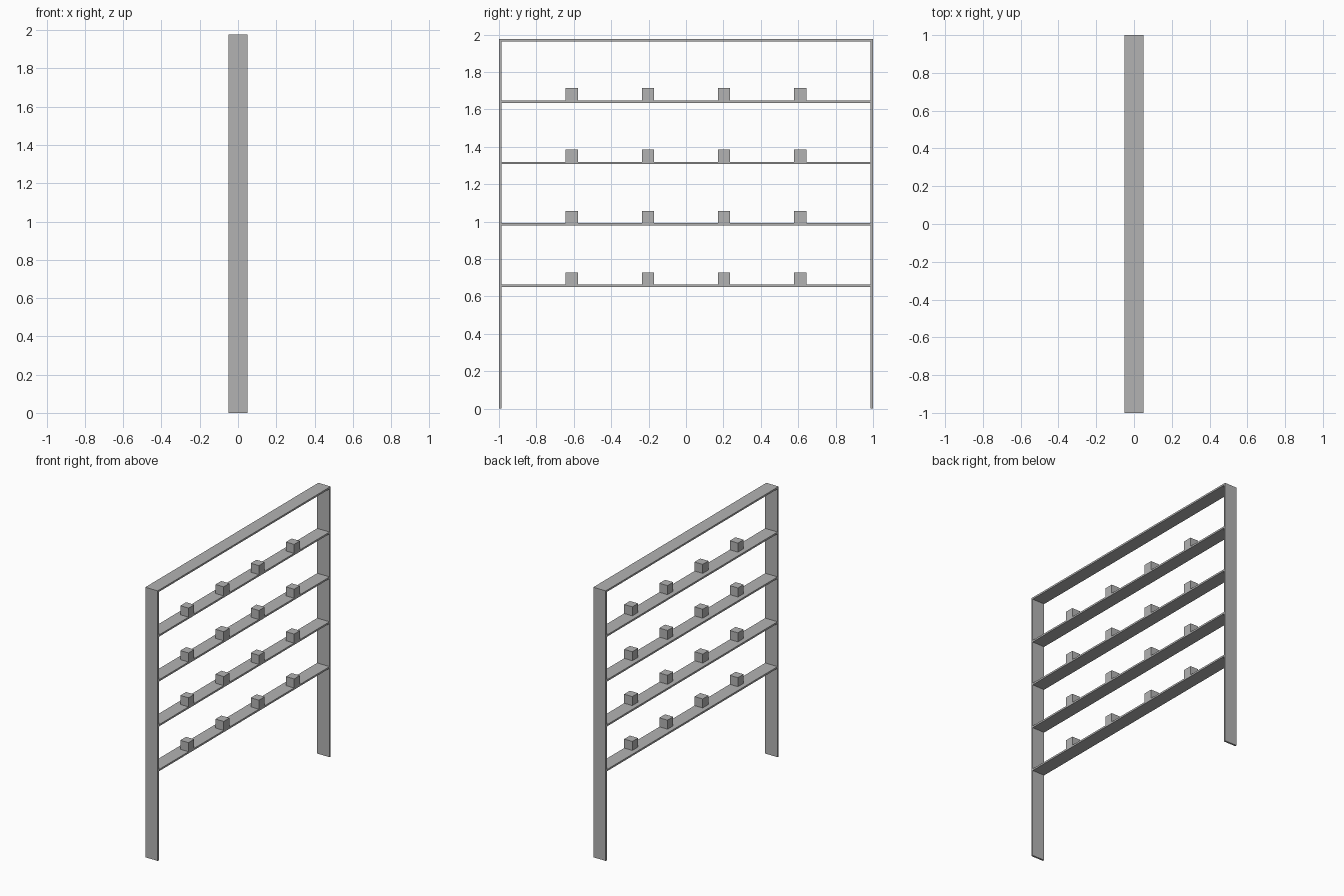
import bpy

# Remove the default object
default = bpy.data.objects.get("Cube")
if default:
    bpy.data.objects.remove(default, do_unlink=True)

# Single grey finish
grey = bpy.data.materials.new("mid_grey")
grey.use_nodes = True
colour = (0.45, 0.45, 0.45, 1)
grey.diffuse_color = colour
grey.node_tree.nodes["Principled BSDF"].inputs["Base Color"].default_value = colour

DEPTH = 0.10      # board width along x
BOARD = 0.013     # board thickness
HEIGHT = 1.976
BLOCK = 0.066
PITCH = (HEIGHT - BOARD / 2) / 6


def box(name, centre, size):
    """Axis-aligned box with its scale applied."""
    bpy.ops.mesh.primitive_cube_add(size=1, location=centre)
    obj = bpy.context.object
    obj.name = name
    obj.data.name = name
    obj.data.transform(obj.matrix_world.to_3x3().to_4x4())
    for v in obj.data.vertices:
        v.co = [c * s for c, s in zip(v.co, size)]
    obj.data.materials.append(grey)
    return obj


# Upright posts at both ends
for side, label in ((-1, "front"), (1, "back")):
    box(f"{label}_post", (0, side * (1 - BOARD / 2), HEIGHT / 2),
        (DEPTH, BOARD, HEIGHT))

# Four shelves and the top board between the posts
span = 2 - 2 * BOARD
for level in range(2, 7):
    z = level * PITCH
    name = "top_board" if level == 6 else f"shelf_{level - 1}"
    box(name, (0, 0, z), (DEPTH, span, BOARD))
    if level == 6:
        continue
    # Row of small blocks, flush with one long edge of the shelf
    for i in range(4):
        y = (i - 1.5) * 0.407
        box(f"block_{level - 1}_{i + 1}",
            ((DEPTH - BLOCK) / 2, y, z + BOARD / 2 + BLOCK / 2),
            (BLOCK, BLOCK, BLOCK))
